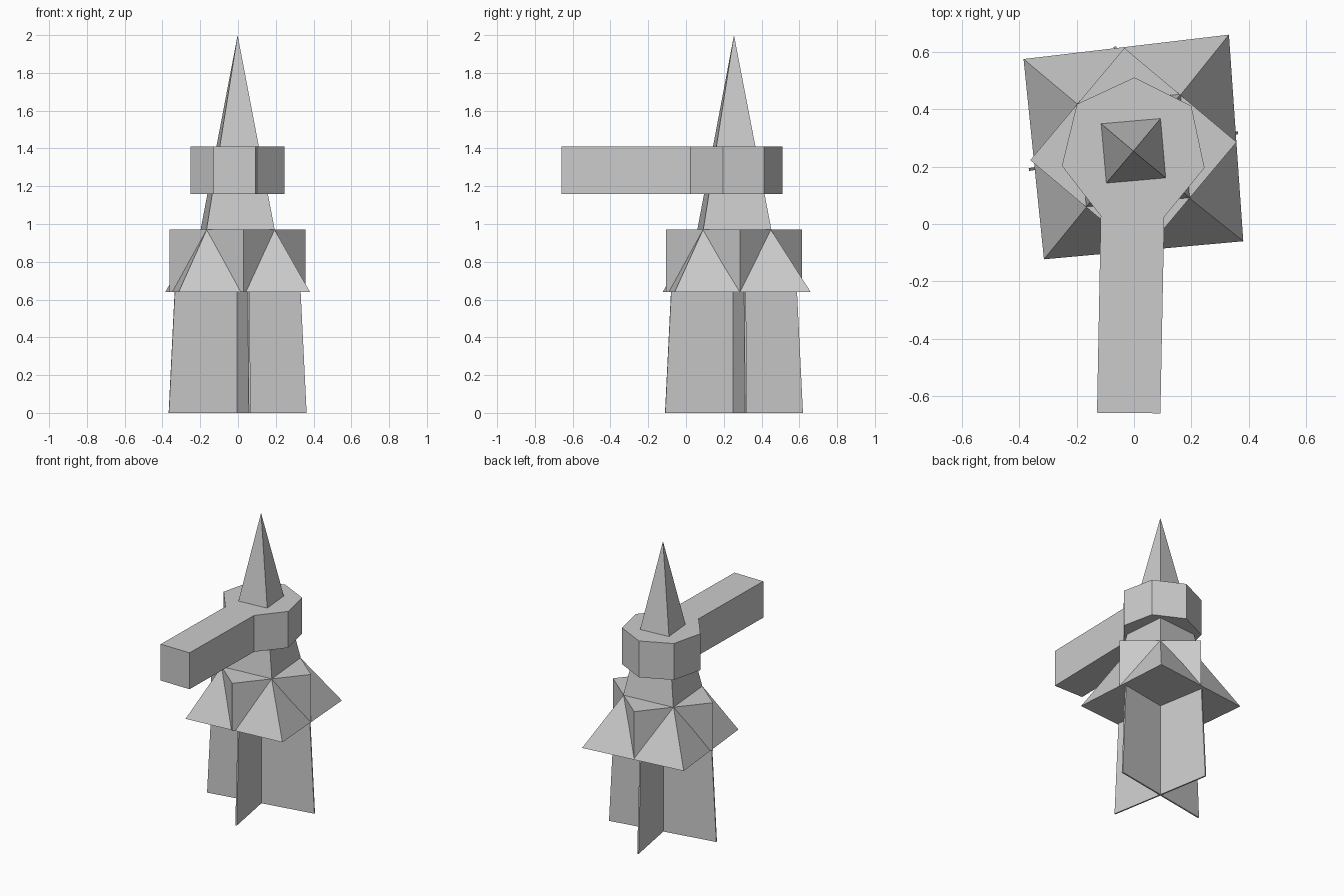
import bpy
from math import cos, sin, radians

if "Cube" in bpy.data.objects:
    bpy.data.objects.remove(bpy.data.objects["Cube"])

CX, CY = -0.002, 0.254  # vertical axis of the tower


def ring(r, n, angle, cx=CX, cy=CY):
    """Corners of a regular polygon, first corner at the given angle."""
    return [(cx + r * cos(radians(angle + 360 * i / n)),
             cy + r * sin(radians(angle + 360 * i / n))) for i in range(n)]


def solid(name, bottom, z0, top, z1):
    """Closed loft between two outlines; a single top point makes a spike."""
    n = len(bottom)
    verts = [(x, y, z0) for x, y in bottom] + [(x, y, z1) for x, y in top]
    faces = [tuple(reversed(range(n)))]
    if len(top) == 1:
        faces += [(i, (i + 1) % n, n) for i in range(n)]
    else:
        faces += [(i, (i + 1) % n, n + (i + 1) % n, n + i) for i in range(n)]
        faces.append(tuple(range(n, 2 * n)))
    mesh = bpy.data.meshes.new(name)
    mesh.from_pydata(verts, [], faces)
    obj = bpy.data.objects.new(name, mesh)
    bpy.context.collection.objects.link(obj)
    return obj


def strip(r, angle, half=0.005):
    """Thin rectangle through the axis, counter-clockwise."""
    c, s = cos(radians(angle)), sin(radians(angle))
    return [(CX + c * u - s * v, CY + s * u + c * v)
            for u, v in ((-r, -half), (r, -half), (r, half), (-r, half))]


# crossed thin fins at the foot
for i in range(2):
    a = 10 + 90 * i
    solid(f"foot_fin_{i + 1}", strip(0.37, a), 0, strip(0.338, a), 0.64)

# flared skirt and the square block turned 45 degrees through it
skirt = [(0.331, 0.66), (-0.385, 0.575), (-0.314, -0.123), (0.381, -0.06)]
solid("flared_skirt", skirt, 0.64, ring(0.255, 4, 50), 0.97)
block = ring(0.361, 4, 5)
solid("skirt_block", block, 0.64, block, 0.97)

# tall spike
solid("spike", ring(0.256, 4, 50, CX, 0.256), 0.97, [(CX, CY)], 2.0)

# seven-sided collar whose front side runs out into a long arm
collar = ring(0.255, 7, 90 - 0.8, -0.002, 0.256)
collar[4:4] = [(-0.129, -0.658), (0.092, -0.66)]
solid("collar_with_arm", collar, 1.158, collar, 1.409)
